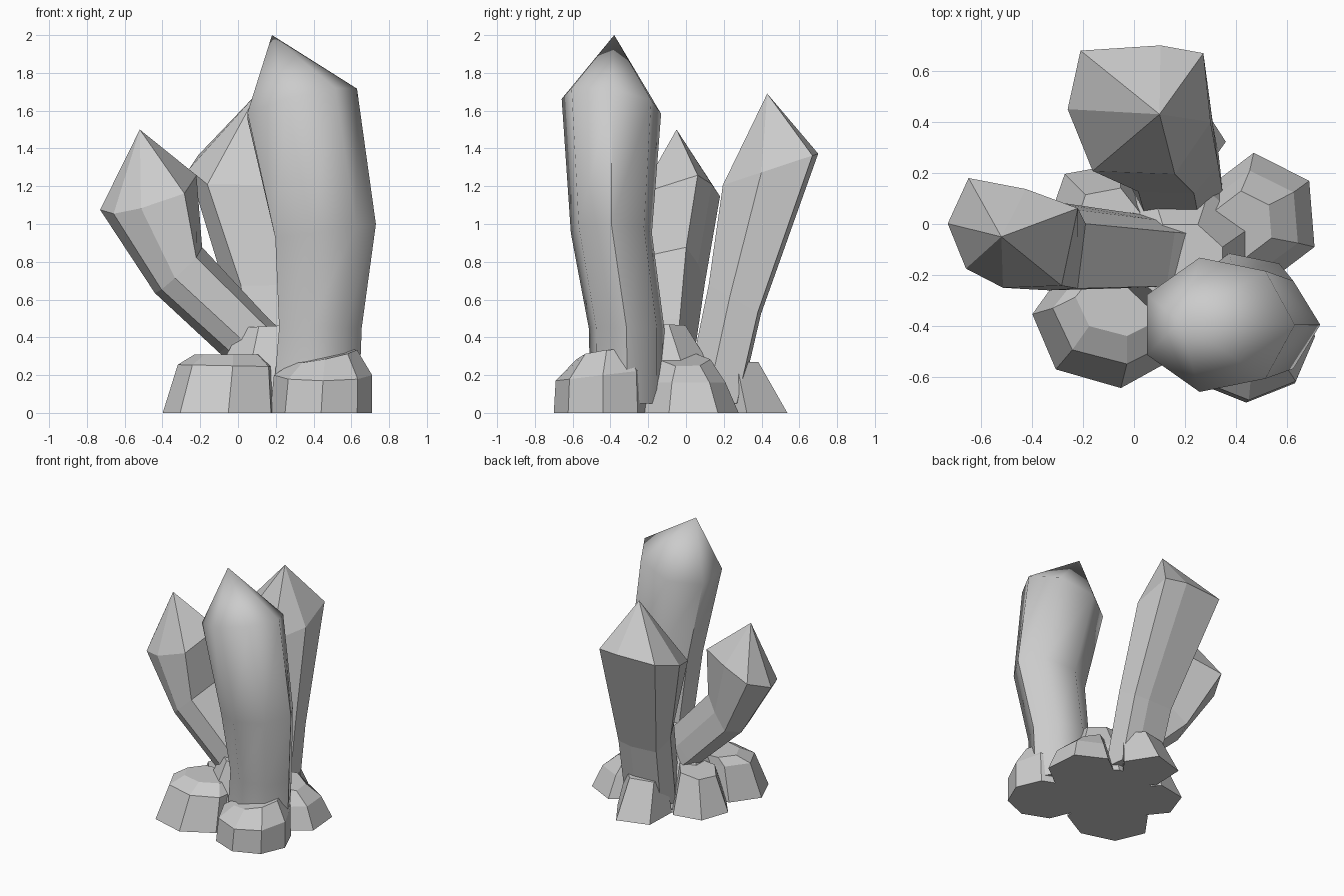
import bpy, math


def ngon(n, start=0):
    return [(math.cos(math.radians(start) + 2 * math.pi * i / n),
             math.sin(math.radians(start) + 2 * math.pi * i / n)) for i in range(n)]


def loft(name, outline, rings, tip=None, smooth=None):
    """Rings are (x, y, z, half width, half depth, slope in x, slope in y)."""
    n = len(outline)
    verts, faces = [], [tuple(reversed(range(n)))]
    for cx, cy, cz, rx, ry, tx, ty in rings:
        for u, v in outline:
            dx, dy = u * rx, v * ry
            verts.append((cx + dx, cy + dy, max(0, cz + tx * dx + ty * dy)))
    for r in range(len(rings) - 1):
        for i in range(n):
            j = (i + 1) % n
            faces.append((r * n + i, r * n + j, (r + 1) * n + j, (r + 1) * n + i))
    last = (len(rings) - 1) * n
    if tip:
        verts.append(tip)
        faces += [(last + i, last + (i + 1) % n, len(verts) - 1) for i in range(n)]
    else:
        faces.append(tuple(range(last, last + n)))
    mesh = bpy.data.meshes.new(name)
    mesh.from_pydata(verts, [], faces)
    if smooth:
        mesh.shade_smooth()
        mesh.set_sharp_from_angle(angle=math.radians(smooth))
    obj = bpy.data.objects.new(name, mesh)
    bpy.context.collection.objects.link(obj)
    return obj


# Tall front crystal
loft("large_crystal", ngon(7), [
    (0.40, -0.31, 0.05, 0.24, 0.20, 0, 0),
    (0.425, -0.315, 0.45, 0.23, 0.205, 0, 0),
    (0.45, -0.395, 0.96, 0.28, 0.22, 0.14, 0),
    (0.325, -0.395, 1.64, 0.305, 0.27, 0.25, -0.15)],
    (0.18, -0.38, 2.0), smooth=50)

# Back crystal leaning backwards
back_outline = [(1, -0.2), (0.9, 0.86), (0.3, 0.98), (-0.82, 0.9),
                (-1, 0), (-0.65, -0.95), (0.5, -1)]
loft("back_crystal", back_outline, [
    (0.17, 0.14, 0.05, 0.18, 0.15, 0, 0),
    (0.14, 0.26, 0.60, 0.19, 0.14, 0, -0.55),
    (0.02, 0.45, 1.29, 0.28, 0.255, 0, 0.33)],
    (0.10, 0.43, 1.69))

# Left crystal leaning sideways
left_outline = [(1, 0.45), (0.2, 0.8), (-0.68, 1), (-1, 0.17),
                (-0.72, -0.65), (-0.15, -1), (0.75, -0.96)]
loft("left_crystal", left_outline, [
    (0.26, -0.11, 0.20, 0.13, 0.13, 0.7, 0),
    (0.03, -0.10, 0.41, 0.13, 0.15, 0.7, 0),
    (-0.315, -0.08, 0.75, 0.125, 0.18, 0.95, 0.1),
    (-0.475, -0.035, 1.15, 0.255, 0.215, 0.33, 0.25)],
    (-0.52, -0.05, 1.5))

# Central mound joining the crystals
loft("core_rock", ngon(8, 22), [
    (0.17, -0.12, 0, 0.36, 0.36, 0, 0),
    (0.18, -0.12, 0.25, 0.29, 0.27, 0, 0),
    (0.18, -0.15, 0.46, 0.18, 0.16, 0.05, 0)])

# Broken rocks around the foot: sides, start angle, rings
rocks = {
    "front_rock": (8, 0, [(0.44, -0.44, 0, 0.27, 0.26, 0, 0),
                          (0.45, -0.44, 0.20, 0.26, 0.25, 0, 0.12),
                          (0.46, -0.42, 0.30, 0.17, 0.16, 0.2, 0.1)]),
    "front_left_rock": (7, 20, [(-0.09, -0.38, 0, 0.31, 0.265, 0, 0),
                                (-0.06, -0.35, 0.25, 0.26, 0.20, -0.02, 0),
                                (-0.05, -0.30, 0.31, 0.18, 0.14, 0, 0)]),
    "right_rock": (6, 35, [(0.49, 0.02, 0, 0.24, 0.26, 0, 0),
                           (0.47, 0.01, 0.16, 0.19, 0.20, 0, 0),
                           (0.43, 0.0, 0.28, 0.12, 0.13, -0.3, 0)]),
    "back_rock": (5, 70, [(0.15, 0.33, 0, 0.21, 0.22, 0, 0),
                          (0.16, 0.27, 0.27, 0.16, 0.12, 0, 0)]),
    "back_left_rock": (6, 10, [(-0.13, 0.02, 0, 0.22, 0.23, 0, 0),
                               (-0.10, 0.0, 0.28, 0.14, 0.15, 0.2, 0)]),
}
for name, (sides, start, rings) in rocks.items():
    loft(name, ngon(sides, start), rings)
